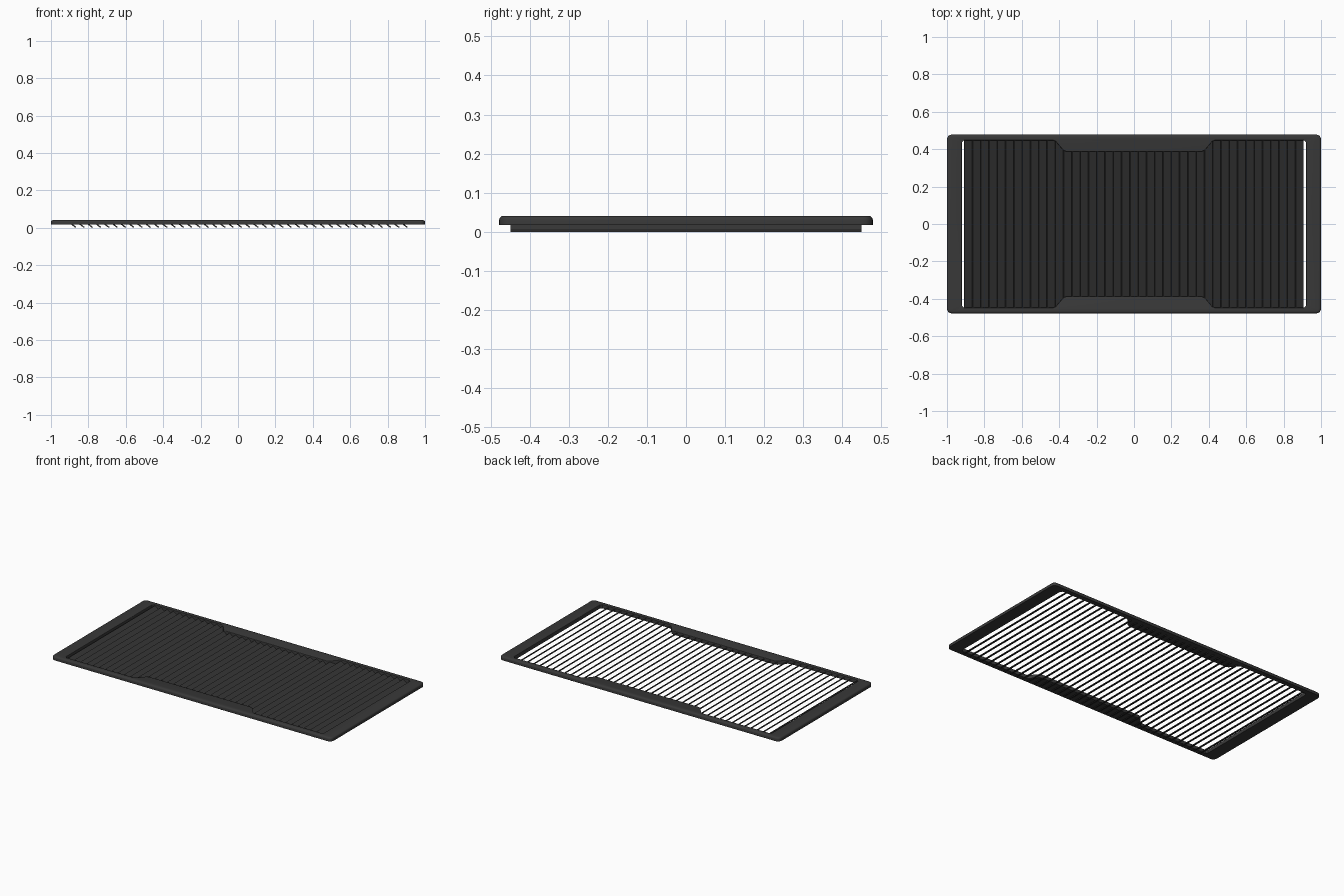
import bpy, bmesh, math

if "Cube" in bpy.data.objects:
    bpy.data.objects.remove(bpy.data.objects["Cube"])

dark = bpy.data.materials.new("dark_grey")
dark.diffuse_color = (0.04, 0.04, 0.04, 1)
dark.use_nodes = True
dark.node_tree.nodes["Principled BSDF"].inputs["Base Color"].default_value = dark.diffuse_color
Z0, Z1 = 0.017, 0.041


def finish(bm, name):
    bmesh.ops.recalc_face_normals(bm, faces=bm.faces)
    me = bpy.data.meshes.new(name)
    bm.to_mesh(me)
    bm.free()
    ob = bpy.data.objects.new(name, me)
    bpy.context.collection.objects.link(ob)
    me.materials.append(dark)
    return ob


def outer(d):
    """Rounded rectangle outline, inset by d."""
    r, pts = 0.026, []
    for k, (sx, sy) in enumerate([(1, 1), (-1, 1), (-1, -1), (1, -1)]):
        for i in range(6):
            a = math.pi / 2 * (k + i / 5)
            pts.append((sx * (1 - r) + (r - d) * math.cos(a),
                        sy * (0.478 - r) + (r - d) * math.sin(a)))
    return pts


def opening(d):
    """Opening outline with the two side tabs, grown by d."""
    q = [(0.92 + d, 0.436), (0.909, 0.447 + d), (0.432, 0.447 + d),
         (0.418, 0.441 + d), (0.378, 0.394 + d), (0.362, 0.387 + d)]
    half = q + [(-x, y) for x, y in reversed(q)]
    return half + [(-x, -y) for x, y in half]


# Frame: walls with rounded top edges, capped above and below
bm = bmesh.new()
caps = [[], []]
for shape, b in ((outer, 0.011), (opening, 0.004)):
    steps = [(0, Z0)] + [(b * (1 - math.cos(t)), Z1 - b + b * math.sin(t))
                         for t in (0, math.pi / 6, math.pi / 3, math.pi / 2)]
    rings = [[bm.verts.new((x, y, z)) for x, y in shape(d)] for d, z in steps]
    n = len(rings[0])
    for lo, hi in zip(rings, rings[1:]):
        for i in range(n):
            j = (i + 1) % n
            bm.faces.new((lo[i], lo[j], hi[j], hi[i]))
    for cap, ring in zip(caps, (rings[0], rings[-1])):
        cap += [bm.edges.get((ring[i], ring[(i + 1) % n])) for i in range(n)]
for cap in caps:
    bmesh.ops.triangle_fill(bm, edges=cap, use_beauty=True)
frame = finish(bm, "frame")
bpy.context.view_layer.objects.active = frame
frame.select_set(True)
bpy.ops.object.shade_smooth_by_angle(angle=math.radians(35))

# Louvre slats: slanted strips sloping down towards +x
bm = bmesh.new()
profile = [(-0.023, 0.031), (-0.019, 0.035), (0.022, 0.005), (0.022, 0.0), (0.017, 0.0)]
COUNT, PITCH = 41, 0.0443
for s in range(COUNT):
    x0 = (s - (COUNT - 1) / 2) * PITCH - 0.001
    a, c = [[bm.verts.new((x0 + x, y, z)) for x, z in profile] for y in (-0.449, 0.449)]
    bm.faces.new(a)
    bm.faces.new(c[::-1])
    for i in range(len(profile)):
        j = (i + 1) % len(profile)
        bm.faces.new((a[i], c[i], c[j], a[j]))
finish(bm, "louvre_slats")
